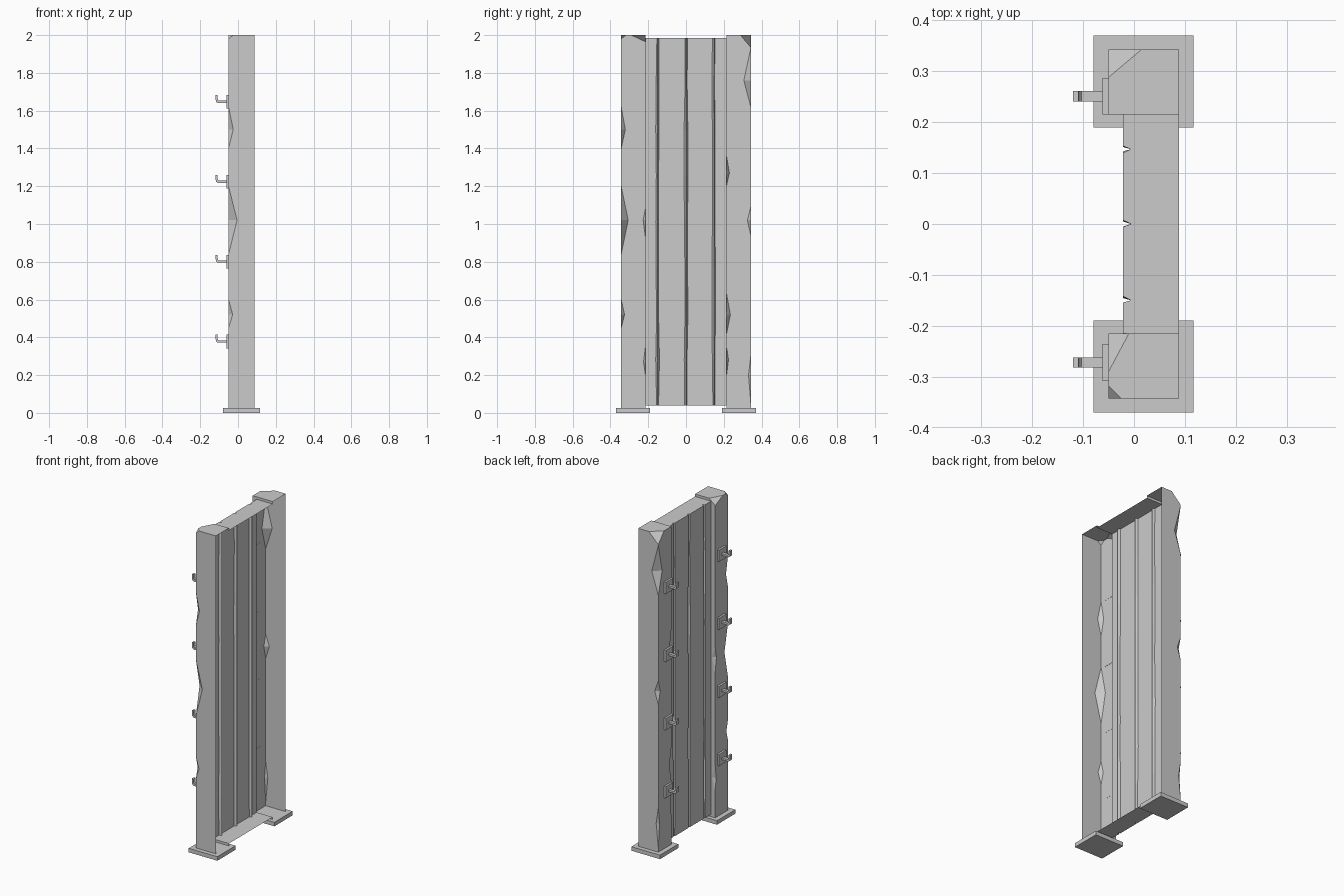
import bpy, bmesh, random

if "Cube" in bpy.data.objects:
    bpy.data.objects.remove(bpy.data.objects["Cube"])
random.seed(4)

grey = bpy.data.materials.new("stone_grey")
grey.use_nodes = True
GREY = (0.6, 0.6, 0.6, 1)
grey.diffuse_color = GREY
for node in grey.node_tree.nodes:
    if node.type == "BSDF_PRINCIPLED":
        node.inputs["Base Color"].default_value = GREY

FRONT, BACK, PANEL = -0.05, 0.088, -0.022   # x of post face, open back, panel face
FOOT, TOP = 0.025, 2.0                      # post height range
LOW, HIGH = 0.04, 1.985                     # panel height range
OUTER, INNER = 0.343, 0.215                 # post sides, distance from the middle


def build(name, polygons):
    """Make one flat-shaded object from polygons given as point lists."""
    bm = bmesh.new()
    for poly in polygons:
        bm.faces.new([bm.verts.new(p) for p in poly])
    bmesh.ops.remove_doubles(bm, verts=bm.verts, dist=0.0001)
    bmesh.ops.recalc_face_normals(bm, faces=bm.faces)
    mesh = bpy.data.meshes.new(name)
    bm.to_mesh(mesh)
    bm.free()
    mesh.materials.append(grey)
    obj = bpy.data.objects.new(name, mesh)
    bpy.context.collection.objects.link(obj)
    return obj


def extrude(profile, y0, y1):
    """Closed solid from an xz profile."""
    a = [(x, y0, z) for x, z in profile]
    b = [(x, y1, z) for x, z in profile]
    n = len(a)
    return [a, b[::-1]] + [[a[i], b[i], b[(i + 1) % n], a[(i + 1) % n]] for i in range(n)]


def box(x0, x1, y0, y1, z0, z1):
    return extrude([(x0, z0), (x1, z0), (x1, z1), (x0, z1)], y0, y1)


def chipped_edge(y, into, chips, corner):
    """Vertical post edge with diamond chips and an optional broken top corner."""
    start = (FRONT, y, FOOT)
    front, side, facets = [start], [start], []
    for lo, mid, hi, dy, dx in chips:
        a, b = (FRONT, y, lo), (FRONT, y, hi)
        f, g = (FRONT, y + into * dy, mid), (FRONT + dx, y, mid)
        front += [a, f, b]
        side += [a, g, b]
        facets += [[a, f, g], [f, b, g]]
    if corner:
        drop, dy, dx = corner
        a = (FRONT, y, TOP - drop)
        f, g = (FRONT, y + into * dy, TOP), (FRONT + dx, y, TOP)
        front += [a, f]
        side += [a, g]
        facets.append([a, f, g])
        rim = [f, g]
    else:
        rim = [(FRONT, y, TOP)]
        front += rim
        side += rim
    return front, side, rim, facets


def post(name, sign, outer_chips, outer_corner, inner_chips, inner_corner):
    of, os, orim, ofac = chipped_edge(OUTER, -1, outer_chips, outer_corner)
    nf, ns, nrim, nfac = chipped_edge(INNER, 1, inner_chips, inner_corner)
    polys = ofac + nfac
    polys.append(nf + of[::-1])
    polys.append(os + [(BACK, OUTER, TOP), (BACK, OUTER, FOOT)])
    polys.append(ns + [(BACK, INNER, TOP), (BACK, INNER, HIGH), (PANEL, INNER, HIGH),
                       (PANEL, INNER, LOW), (BACK, INNER, LOW), (BACK, INNER, FOOT)])
    polys.append([(BACK, INNER, TOP)] + nrim[::-1] + orim + [(BACK, OUTER, TOP)])
    build(name, [[(x, sign * y, z) for x, y, z in p] for p in polys])


# Posts, open at the back: chips are (low, middle, high, across, deep)
post("right_post", -1,
     [(.45, .52, .6, .018, .022), (.84, 1.02, 1.2, .037, .045), (1.4, 1.5, 1.62, .022, .025)],
     (.02, .025, .025),
     [(.2, .27, .35, .01, .02), (.93, 1.02, 1.08, .012, .02)],
     (.035, .075, .04))
post("left_post", 1,
     [(.05, .2, .3, .012, .015), (.94, 1.02, 1.09, .018, .025), (1.62, 1.76, 1.93, .037, .045)],
     (.065, .055, .065),
     [(.2, .28, .35, .01, .015), (.42, .52, .63, .02, .025), (1.2, 1.27, 1.36, .015, .025)],
     None)

# Plank panel with worn V grooves, open at the back
ROWS = 9
rows = []
for r in range(ROWS):
    z = LOW + (HIGH - LOW) * r / (ROWS - 1)
    row = [(PANEL, -INNER, z)]
    for groove in (-0.15, 0.0, 0.147):
        row += [(PANEL, groove - random.uniform(.004, .011), z),
                (PANEL + 0.016, groove, z),
                (PANEL, groove + random.uniform(.004, .011), z)]
    rows.append(row + [(PANEL, INNER, z)])
panel = []
for low, high in zip(rows, rows[1:]):
    for i in range(len(low) - 1):
        panel.append([low[i], low[i + 1], high[i + 1], high[i]])
for row, z in ((rows[0], LOW), (rows[-1], HIGH)):
    panel.append(row + [(BACK, INNER, z), (BACK, -INNER, z)])
build("plank_panel", panel)

# Base plates
for side, s in (("left", 1), ("right", -1)):
    build(side + "_base_plate", box(-0.08, 0.117, s * 0.19, s * 0.37, 0, 0.025))

# Hooks on square plates, four on each post
HOOK = [(-.06, -.006), (-.108, -.006), (-.117, .001), (-.12, .036),
        (-.109, .036), (-.107, .011), (-.103, .006), (-.06, .006)]
for side, y in (("left", 0.251), ("right", -0.272)):
    for i in range(4):
        z = 0.378 + 0.423 * i
        plate = box(-0.062, FRONT + 0.001, y - .036, y + .036, z - .036, z + .036)
        build(f"{side}_hook_plate_{i + 1}", plate)
        build(f"{side}_hook_{i + 1}", extrude([(x, z + h) for x, h in HOOK], y - .01, y + .01))
